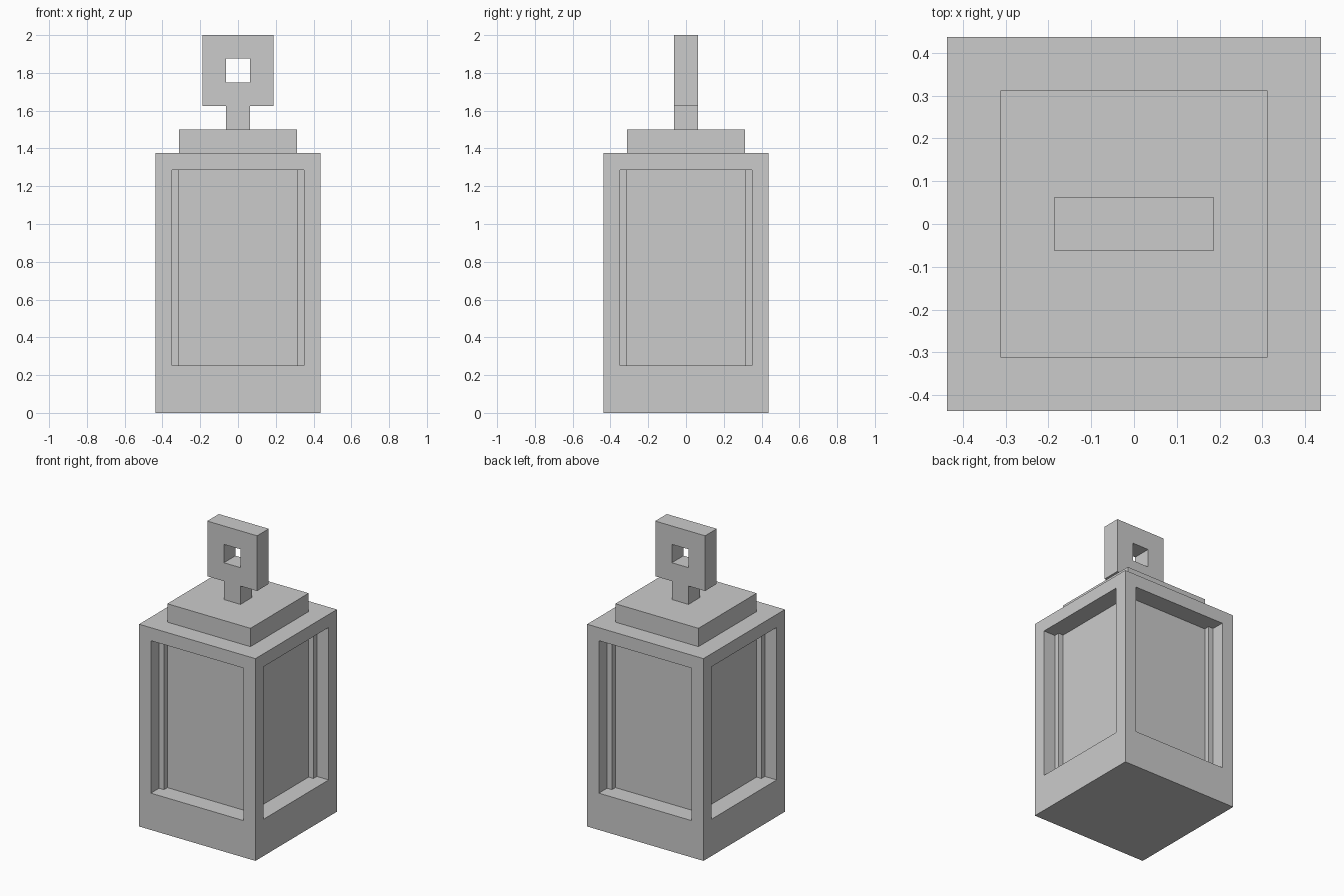
import bpy
import bmesh
from mathutils import Matrix

if "Cube" in bpy.data.objects:
    bpy.data.objects.remove(bpy.data.objects["Cube"])

U = 0.125  # common thickness of posts, cap and hanger


def box_bmesh(width, z0, z1):
    bm = bmesh.new()
    matrix = Matrix.Translation((0, 0, (z0 + z1) / 2)) @ Matrix.Diagonal((width, width, z1 - z0, 1))
    bmesh.ops.create_cube(bm, size=1, matrix=matrix)
    return bm


def finish(bm, name):
    mesh = bpy.data.meshes.new(name)
    bm.to_mesh(mesh)
    bm.free()
    obj = bpy.data.objects.new(name, mesh)
    bpy.context.collection.objects.link(obj)
    return obj


# Lantern body: a block with a recessed pane in each of its four sides
body = box_bmesh(7 * U, 0, 11 * U)
body.normal_update()
sides = [f for f in body.faces if abs(f.normal.z) < 0.5]
for face in sides:
    normal = face.normal.copy()
    bmesh.ops.inset_individual(body, faces=[face], thickness=U)
    for v in face.verts:
        if v.co.z < 5 * U:
            v.co.z = 2 * U
    # a second, zero-width ring becomes the walls of the recess
    bmesh.ops.inset_individual(body, faces=[face], thickness=0)
    bmesh.ops.translate(body, verts=face.verts, vec=-normal * U)
finish(body, "lantern_body")

# Stepped cap
finish(box_bmesh(5 * U, 11 * U, 12 * U), "roof_cap")

# Hanger: stem and square eye as one outline with a square hole
half = U / 2
right_side = [(half, 12 * U), (half, 13 * U), (3 * half, 13 * U), (3 * half, 16 * U)]
outline = right_side + [(-x, z) for x, z in reversed(right_side)]
hole = [(-half, 14 * U), (half, 14 * U), (half, 15 * U), (-half, 15 * U)]

curve = bpy.data.curves.new("hanger_profile", "CURVE")
curve.dimensions = "2D"
curve.fill_mode = "BOTH"
curve.extrude = half
for points in (outline, hole):
    spline = curve.splines.new("POLY")
    spline.points.add(len(points) - 1)
    for p, (x, z) in zip(spline.points, points):
        p.co = (x, z, 0, 1)
    spline.use_cyclic_u = True
    spline.use_smooth = False

hanger = bpy.data.objects.new("hanger", curve)
hanger.rotation_euler.x = 1.5707963
bpy.context.collection.objects.link(hanger)
bpy.context.view_layer.objects.active = hanger
hanger.select_set(True)
bpy.ops.object.convert(target="MESH")
bpy.ops.object.shade_flat()
